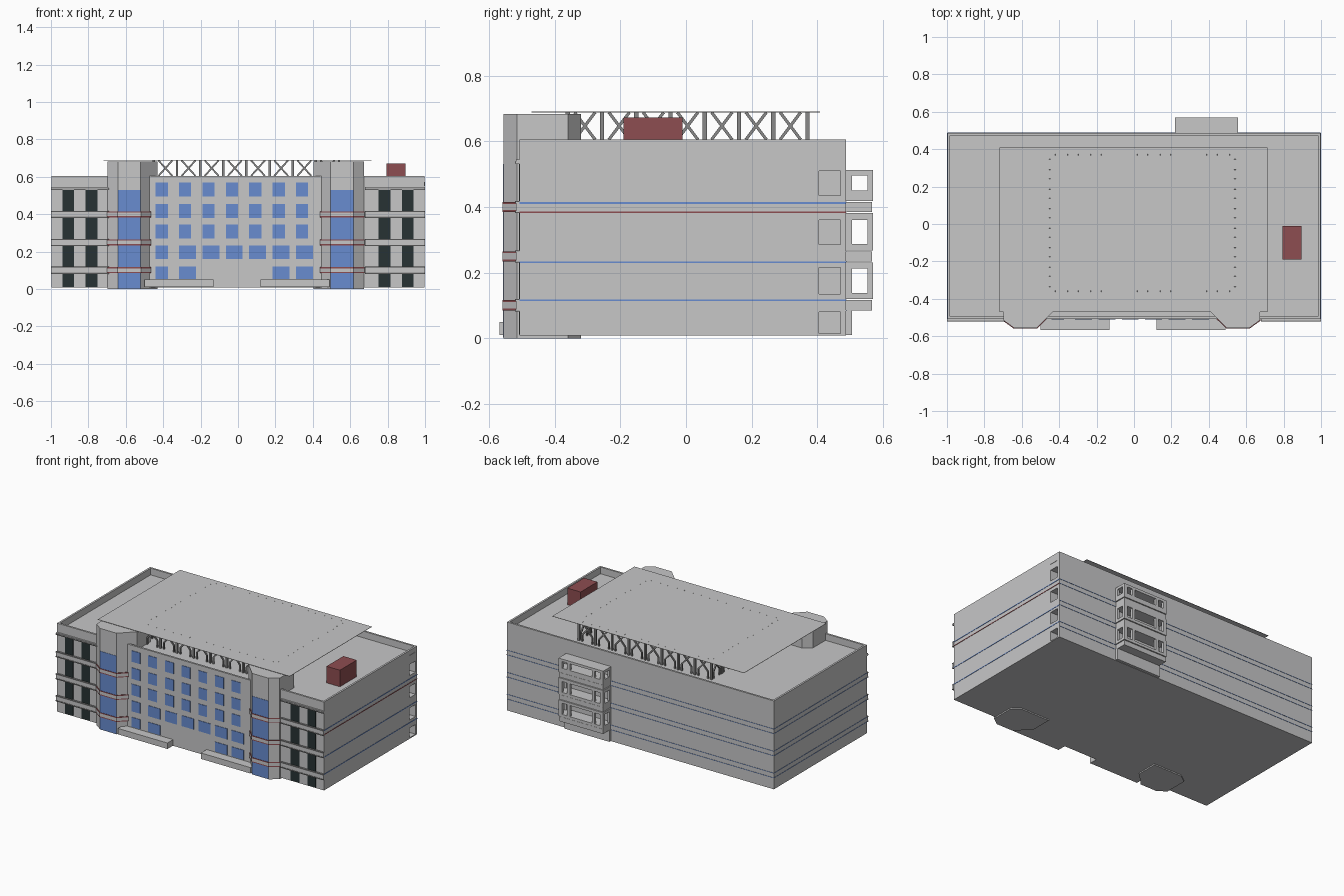
import bpy, bmesh, math
from mathutils import Vector, Matrix

cube = bpy.data.objects.get("Cube")
if cube:
    bpy.data.objects.remove(cube, do_unlink=True)


def material(name, rgb):
    m = bpy.data.materials.new(name)
    m.use_nodes = True
    col = (*rgb, 1)
    m.diffuse_color = col
    m.node_tree.nodes["Principled BSDF"].inputs["Base Color"].default_value = col
    return m


WALL = material("wall grey", (0.57, 0.57, 0.575))
BLUE = material("window blue", (0.14, 0.265, 0.63))
RED = material("dark red", (0.27, 0.075, 0.082))
DARK = material("dark glass", (0.02, 0.032, 0.034))
STEEL = material("steel grey", (0.25, 0.25, 0.25))


def finish(name, bm, mat):
    bmesh.ops.recalc_face_normals(bm, faces=bm.faces)
    me = bpy.data.meshes.new(name)
    bm.to_mesh(me)
    bm.free()
    me.materials.append(mat)
    ob = bpy.data.objects.new(name, me)
    bpy.context.collection.objects.link(ob)
    return ob


def boxes(name, spans, mat):
    """One object made of boxes, each given as x, y and z ranges."""
    bm = bmesh.new()
    for span in spans:
        lo = Vector([min(s) for s in span])
        hi = Vector([max(s) for s in span])
        size = Matrix.Diagonal((*(hi - lo), 1))
        bmesh.ops.create_cube(bm, size=1, matrix=Matrix.Translation((lo + hi) / 2) @ size)
    return finish(name, bm, mat)


def prism(name, outline, ranges, mat):
    """One object made of the outline extruded over each z range."""
    bm = bmesh.new()
    for z0, z1 in ranges:
        face = bm.faces.new([bm.verts.new((x, y, z0)) for x, y in outline])
        up = bmesh.ops.extrude_face_region(bm, geom=[face])["geom"]
        verts = [v for v in up if isinstance(v, bmesh.types.BMVert)]
        bmesh.ops.translate(bm, verts=verts, vec=(0, 0, z1 - z0))
    return finish(name, bm, mat)


CX = -0.0125                 # axis of the facade
FRONT, BACK, SIDE = -0.507, 0.487, 0.998
ROOF, DECK = 0.605, 0.56
BANDS = [(0.085, 0.117), (0.234, 0.265), (0.384, 0.415)]
EDGES = [z for band in BANDS for z in band]

# Main block with a sunken roof and side window openings
body = boxes("main_block", [((-SIDE, SIDE), (FRONT, BACK), (0.008, ROOF))], WALL)
holes = [((-0.985, 0.985), (FRONT + 0.013, BACK - 0.013), (DECK, 1))]
for z in [(0.015, 0.08), (0.135, 0.215), (0.285, 0.36), (0.435, 0.51)]:
    holes.append(((0.94, 1.1), (0.405, 0.47), z))
cutter = boxes("opening_cutter", holes, WALL)
cutter.hide_render = True
mod = body.modifiers.new("openings", "BOOLEAN")
mod.operation, mod.solver, mod.object = "DIFFERENCE", "EXACT", cutter
bpy.context.view_layer.objects.active = body
bpy.ops.object.modifier_apply(modifier=mod.name)
bpy.data.objects.remove(cutter, do_unlink=True)
boxes("side_vent", [((SIDE, 1), (0.405, 0.47), (0.55, 0.572))], WALL)

# Thin stripes around the sides and back
T = 0.0025
boxes("back_stripes", [((-SIDE, SIDE), (BACK, BACK + 0.002), (z - T / 2, z + T / 2)) for z in EDGES], BLUE)
boxes("right_stripes", [((-1, -SIDE), (FRONT, BACK), (z - T / 2, z + T / 2)) for z in EDGES], BLUE)
boxes("left_blue_stripes", [((SIDE, 1), (FRONT, BACK), (z - T, z + T))
                            for z in (0.116, 0.232, 0.412)], BLUE)
boxes("left_red_stripe", [((SIDE, 1), (FRONT, BACK), (z - T, z + T)) for z in (0.384,)], RED)

# Blue windows of the central facade
panes = []
for col in range(7):
    x = -0.44 + 0.125 * col
    for z in (0.27, 0.38, 0.495):
        panes.append(((x, x + 0.065), (FRONT - 0.003, FRONT), (z, z + 0.075)))
    wide = 0.065 if col == 0 else 0.09
    panes.append(((x, x + wide), (FRONT - 0.003, FRONT), (0.16, 0.232)))
    if col in (0, 1, 5, 6):
        panes.append(((x, x + wide), (FRONT - 0.003, FRONT), (0.055, 0.12)))
boxes("facade_windows", panes, BLUE)

# Entrance platforms
boxes("entrance_platforms", [((s * 0.125 - 0.005, s * 0.495 - 0.005), (-0.568, FRONT), (0.01, 0.05))
                             for s in (-1, 1)], WALL)

# Corner towers, their glass and floor bands
TOWER = [(0.4175, -0.465), (0.5075, -0.555), (0.63, -0.555), (0.685, -0.515),
         (0.685, -0.36), (0.63, -0.32), (0.4175, -0.32)]
COLLAR = [(0.445, -0.5), (0.506, -0.559), (0.631, -0.559), (0.689, -0.517), (0.689, -0.5)]
for s, side in ((-1, "right"), (1, "left")):
    prism(side + "_tower", [(CX + s * x, y) for x, y in TOWER], [(0, 0.683)], WALL)
    boxes(side + "_tower_glass", [((CX + s * 0.5075, CX + s * 0.63), (-0.557, -0.55), (0.003, 0.53))], BLUE)
    collar = [(CX + s * x, y) for x, y in COLLAR]
    prism(side + "_tower_bands", collar, [(a + 0.006, b - 0.006) for a, b in BANDS], WALL)
    prism(side + "_tower_red_lines", collar,
          [r for a, b in BANDS for r in ((a, a + 0.006), (b - 0.006, b))], RED)

# Wings with dark windows, floor bands and ledges
for s, side in ((-1, "right"), (1, "left")):
    wing = (s * 0.68, s)
    wins = [((s * a, s * b), (FRONT - 0.002, FRONT), z)
            for a, b in ((0.75, 0.815), (0.877, 0.937))
            for z in ((0.012, 0.085), (0.117, 0.234), (0.265, 0.384), (0.415, 0.535))]
    boxes(side + "_wing_windows", wins, DARK)
    boxes(side + "_wing_bands", [(wing, (-0.517, FRONT), b) for b in BANDS + [(0.53, 0.545)]], WALL)
    boxes(side + "_wing_ledges", [(wing, (-0.52, FRONT), (z - 0.003, z + 0.003))
                                  for z in EDGES + [0.535]], STEEL)

# Projecting bay on the back wall, framed floor by floor
X0, X1, OUT = 0.22, 0.555, 0.57
full = ((X0, X1), (BACK, OUT))
bay = [((X0, X1), (BACK, 0.505), (0.01, 0.085))]
bay += [((X0 + 0.004, X1 - 0.004), (BACK, OUT - 0.004), b) for b in BANDS]
for z0, o0, o1, z1 in ((0.12, 0.138, 0.213, 0.231), (0.268, 0.287, 0.36, 0.381), (0.418, 0.45, 0.495, 0.512)):
    bay += [(*full, (z0, o0)), (*full, (o1, z1))]
    for a, b in ((0, 0.025), (0.065, 0.085), (0.25, 0.27), (0.31, 0.335)):
        bay.append(((X0 + a, X0 + b), (OUT - 0.018, OUT), (o0, o1)))
    for x in (X0, X1 - 0.015):
        bay.append(((x, x + 0.015), (BACK, 0.505), (o0, o1)))
boxes("back_bay", bay, WALL)

# Rooftop plant box
boxes("rooftop_box", [((0.795, 0.895), (-0.19, -0.01), (DECK, 0.672))], RED)

# Floating roof plate
boxes("roof_plate", [((-0.72, 0.715), (-0.47, 0.408), (0.688, 0.69))], WALL)


# Crossed struts and posts carrying the roof plate
def strut(bm, a, b, width):
    a, b = Vector(a), Vector(b)
    turn = (b - a).to_track_quat("Z", "Y").to_matrix().to_4x4()
    bmesh.ops.create_cube(bm, size=1, matrix=Matrix.Translation((a + b) / 2) @ turn
                          @ Matrix.Diagonal((width, width, (b - a).length, 1)))


def truss(name, start, end, bays):
    bm = bmesh.new()
    start, end = Vector(start), Vector(end)
    low, high = Vector((0, 0, DECK)), Vector((0, 0, 0.688))
    mid = Vector((0, 0, ROOF))
    for i in range(bays + 1):
        p = start.lerp(end, i / bays)
        strut(bm, p + low, p + high, 0.013)
        if i < bays:
            a = start.lerp(end, (i + 0.2) / bays)
            b = start.lerp(end, (i + 0.8) / bays)
            strut(bm, a + mid, b + high, 0.009)
            strut(bm, b + mid, a + high, 0.009)
            for q in (a, b):
                strut(bm, q + low, q + mid, 0.009)
    finish(name, bm, STEEL)


truss("front_truss", (-0.45, -0.36, 0), (0.54, -0.36, 0), 8)
truss("back_truss", (-0.45, 0.37, 0), (0.54, 0.37, 0), 8)
truss("right_truss", (-0.45, -0.36, 0), (-0.45, 0.37, 0), 7)
truss("left_truss", (0.54, -0.36, 0), (0.54, 0.37, 0), 7)
